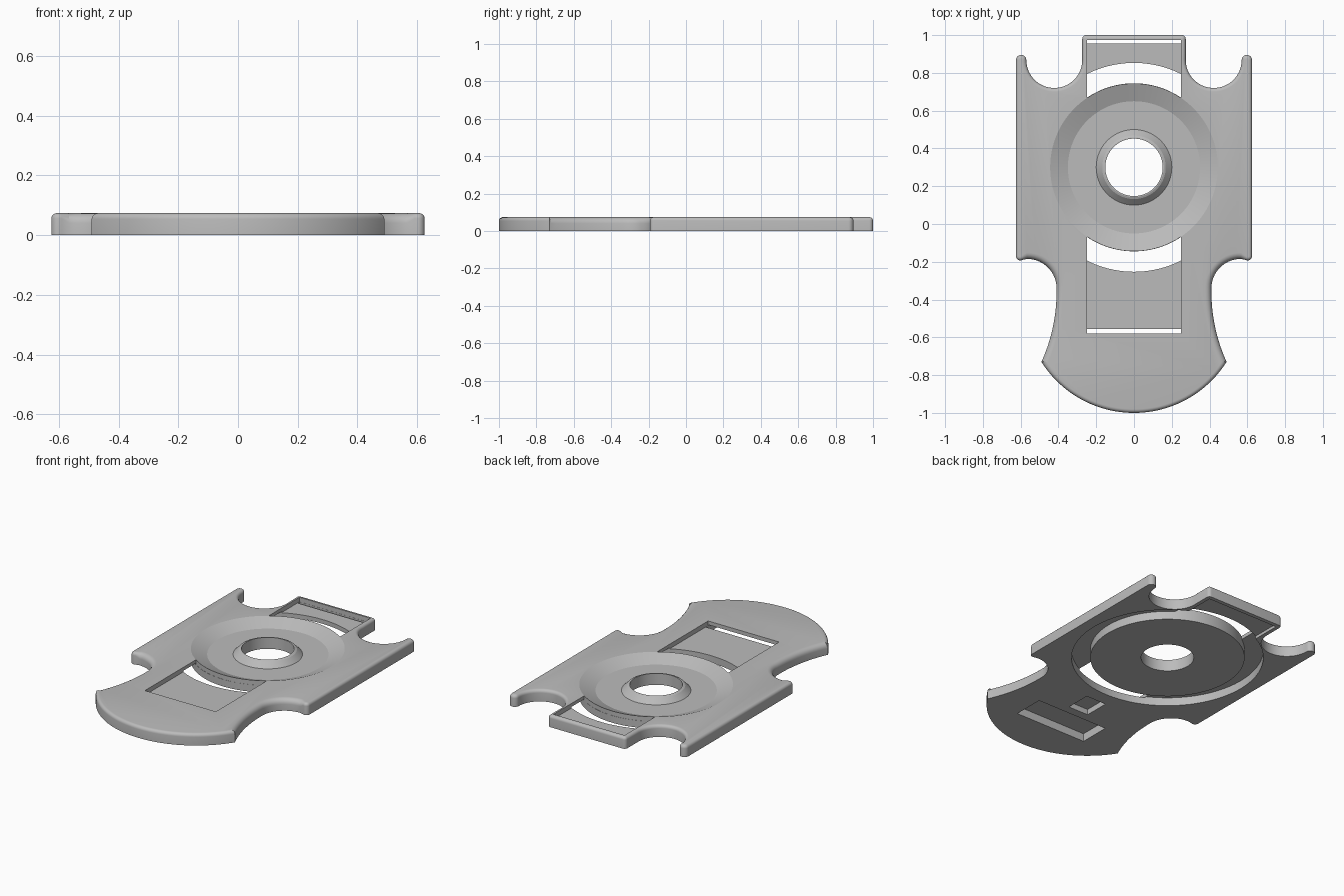
import bpy, bmesh, math
from mathutils import Vector

cube = bpy.data.objects.get("Cube")
if cube:
    bpy.data.objects.remove(cube, do_unlink=True)

HEIGHT = 0.074
CENTRE = Vector((0, 0.3))   # centre of the round dish
SLOT = 0.25                 # half width of the strap openings


def arc(cx, cy, r, start, end, n):
    angles = [math.radians(start + (end - start) * i / n) for i in range(n + 1)]
    return [Vector((cx + r * math.cos(a), cy + r * math.sin(a))) for a in angles]


def finish(bm, name):
    bmesh.ops.recalc_face_normals(bm, faces=bm.faces[:])
    mesh = bpy.data.meshes.new(name)
    bm.to_mesh(mesh)
    bm.free()
    ob = bpy.data.objects.new(name, mesh)
    bpy.context.collection.objects.link(ob)
    return ob


def skin(rings, name, caps=True, closed=False):
    """Join matching rings of points into a solid."""
    bm = bmesh.new()
    loops = [[bm.verts.new(p) for p in ring] for ring in rings]
    pairs = list(zip(loops, loops[1:]))
    if closed:
        pairs.append((loops[-1], loops[0]))
    for a, b in pairs:
        for i in range(len(a)):
            j = (i + 1) % len(a)
            bm.faces.new((a[i], a[j], b[j], b[i]))
    if caps:
        bm.faces.new(loops[0])
        bm.faces.new(loops[-1])
    return finish(bm, name)


def prism(points, z0, z1, name):
    return skin([[(p[0], p[1], z) for p in points] for z in (z0, z1)], name)


def box(x, y0, y1, z0, z1, name):
    return prism([(-x, y0), (x, y0), (x, y1), (-x, y1)], z0, z1, name)


def revolve(profile, name, n=128):
    rings = [[(*p, z) for p in arc(*CENTRE, r, 0, 360, n)[:-1]] for r, z in profile]
    return skin(rings, name, caps=False, closed=True)


def strap_shape(end, r=0.444):
    """Opening from the dish rim to a straight end."""
    side = 1 if end > CENTRE.y else -1
    a = math.degrees(math.asin(SLOT / r))
    return arc(*CENTRE, r, side * 90 - a, side * 90 + a, 24) + [
        Vector((-SLOT * side, end)), Vector((SLOT * side, end))]


# Plate outline: right half, each piece with its edge rounding
pieces = [
    (arc(0, -0.42, 0.58, -90, -32.3, 24), 0.02),        # front curve
    (arc(1.306, -0.36, 0.896, 204, 180, 12), 0.033),    # waist
    (arc(0.565, -0.34, 0.155, 178, 90, 14), 0.033),     # side hollow
    (arc(0.602, -0.17, 0.023, -120, 0, 8), 0.018),      # front lug
    (arc(0.5975, 0.868, 0.0275, 0, 180, 12), 0.02),     # rear horn
    (arc(0.422, 0.868, 0.148, -5, -180, 24), 0.02),     # rear hollow
    (arc(0.254, 0.98, 0.02, 0, 90, 6), 0.018),          # tab corner
]
half = [(p, w) for pts, w in pieces for p in pts]
outline = half + [(Vector((-p.x, p.y)), w) for p, w in reversed(half[1:])]


def inward(i):
    before, here, after = (outline[(i + k) % len(outline)][0] for k in (-1, 0, 1))
    d1, d2 = (here - before).normalized(), (after - here).normalized()
    n1, n2 = Vector((-d1.y, d1.x)), Vector((-d2.y, d2.x))
    return (n1 + n2) / (1 + n1.dot(n2))


normals = [inward(i) for i in range(len(outline))]
rings = [[(p.x, p.y, 0) for p, w in outline]]
STEPS = 5
for k in range(STEPS + 1):
    a = math.pi / 2 * k / STEPS
    ring = []
    for (p, w), n in zip(outline, normals):
        q = p + n * w * (1 - math.cos(a))
        ring.append((q.x, q.y, HEIGHT - w * (1 - math.sin(a))))
    rings.append(ring)
plate = skin(rings, "mounting_plate")

# Cutters: dish with raised collar, bore, underside groove, strap openings
cutters = [
    revolve([(0.14, 0.1), (0.14, 0.0725), (0.158, 0.0725), (0.168, 0.068), (0.2, 0.036),
             (0.35, 0.036), (0.445, 0.0745), (0.445, 0.1)], "dish_cutter"),
    prism(arc(*CENTRE, 0.152, 0, 360, 96)[:-1], -0.1, 0.2, "bore_cutter"),
    revolve([(0.445, -0.1), (0.553, -0.1), (0.553, 0.052), (0.445, 0.052)], "groove_cutter"),
    prism(strap_shape(-0.58), 0.045, 0.2, "front_pocket_cutter"),
    prism(strap_shape(0.975), 0.045, 0.2, "rear_pocket_cutter"),
    prism(strap_shape(0.975, 0.46), -0.1, 0.018, "rear_underside_cutter"),
    box(0.249, 0.955, 0.974, -0.1, 0.2, "rear_slit_cutter"),
    box(0.249, -0.75, -0.555, -0.1, 0.05, "front_underside_cutter"),
    box(0.07, -0.5, -0.34, -0.1, 0.035, "catch_cutter"),
]
bpy.ops.object.select_all(action='DESELECT')
bpy.context.view_layer.objects.active = plate
plate.select_set(True)
for cutter in cutters:
    cutter.hide_render = True
    mod = plate.modifiers.new(cutter.name, 'BOOLEAN')
    mod.operation = 'DIFFERENCE'
    mod.solver = 'EXACT'
    mod.object = cutter
    bpy.ops.object.modifier_apply(modifier=mod.name)
for cutter in cutters:
    bpy.data.objects.remove(cutter, do_unlink=True)

# Colour and shading
grey = bpy.data.materials.new("plain_grey")
grey.use_nodes = True
colour = (0.5, 0.5, 0.5, 1)
grey.diffuse_color = colour
grey.node_tree.nodes["Principled BSDF"].inputs["Base Color"].default_value = colour
plate.data.materials.clear()
plate.data.materials.append(grey)
bpy.ops.object.shade_smooth_by_angle(angle=math.radians(20))
